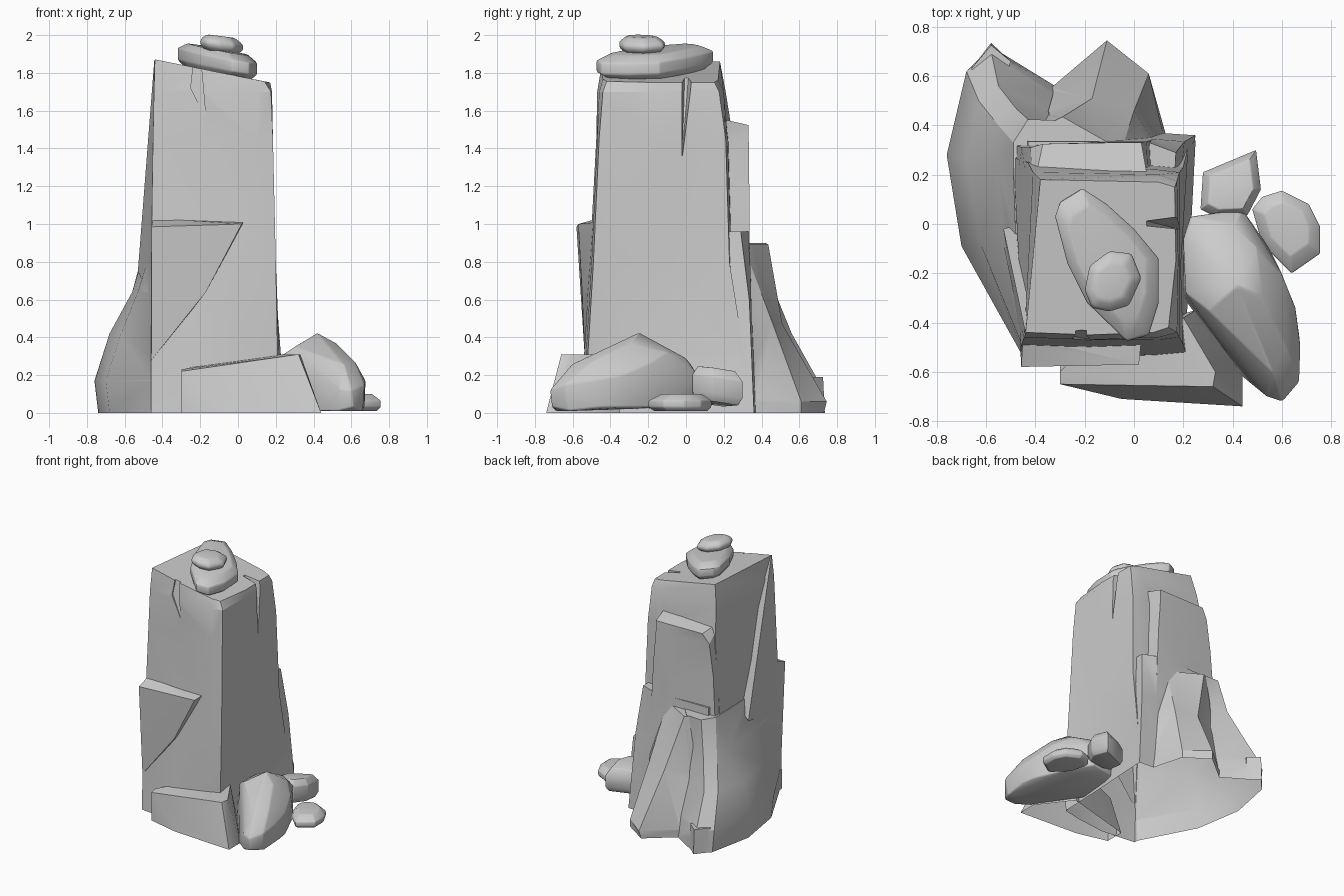
import bpy, bmesh, math
from mathutils import Vector


def shade(ob, angle):
    bpy.ops.object.select_all(action='DESELECT')
    bpy.context.view_layer.objects.active = ob
    ob.select_set(True)
    bpy.ops.object.shade_smooth_by_angle(angle=math.radians(angle))


def finish(name, bm, bevel=0.0, angle=30):
    bmesh.ops.recalc_face_normals(bm, faces=bm.faces)
    me = bpy.data.meshes.new(name)
    bm.to_mesh(me)
    bm.free()
    ob = bpy.data.objects.new(name, me)
    bpy.context.collection.objects.link(ob)
    if bevel:
        bpy.context.view_layer.objects.active = ob
        m = ob.modifiers.new("soft", 'BEVEL')
        m.width, m.segments, m.limit_method = bevel, 2, 'ANGLE'
        m.angle_limit = math.radians(25)
        bpy.ops.object.modifier_apply(modifier=m.name)
    shade(ob, angle)
    return ob


def loft(name, rings, slope=(0, 0)):
    """rings: (z, [(x, y), ...]); slope tilts the last ring only."""
    bm = bmesh.new()
    rows = []
    for i, (z, pts) in enumerate(rings):
        sx, sy = slope if i == len(rings) - 1 else (0, 0)
        rows.append([bm.verts.new((x, y, z + sx * x + sy * y)) for x, y in pts])
    n = len(rows[0])
    for a, b in zip(rows, rows[1:]):
        for i in range(n):
            j = (i + 1) % n
            bm.faces.new((a[i], a[j], b[j], b[i]))
    bm.faces.new(rows[0][::-1])
    bm.faces.new(rows[-1])
    bmesh.ops.triangulate(bm, faces=bm.faces)
    return finish(name, bm)


def hull(name, pts, **kw):
    bm = bmesh.new()
    for p in pts:
        bm.verts.new(p)
    r = bmesh.ops.convex_hull(bm, input=bm.verts)
    junk = {g for g in r["geom_interior"] + r["geom_unused"] if isinstance(g, bmesh.types.BMVert)}
    bmesh.ops.delete(bm, geom=list(junk), context='VERTS')
    bmesh.ops.dissolve_limit(bm, angle_limit=0.02, verts=bm.verts, edges=bm.edges)
    return finish(name, bm, **kw)


def rock(name, outline, levels, slope=(0, 0), **kw):
    """Stone from a top outline, scaled about its centre at each (z, scale)."""
    c = sum((Vector(p) for p in outline), Vector((0, 0))) / len(outline)
    pts = []
    for z, s in levels:
        for p in outline:
            q = c + (Vector(p) - c) * s
            pts.append((q.x, q.y, z + slope[0] * (q.x - c.x) + slope[1] * (q.y - c.y)))
    return hull(name, pts, **kw)


def combine(ob, other, op):
    m = ob.modifiers.new("combine", 'BOOLEAN')
    m.operation, m.solver, m.object = op, 'EXACT', other
    bpy.context.view_layer.objects.active = ob
    bpy.ops.object.modifier_apply(modifier=m.name)
    bpy.data.objects.remove(other)


def open_bottom(ob):
    bm = bmesh.new()
    bm.from_mesh(ob.data)
    low = [f for f in bm.faces if all(v.co.z < .004 for v in f.verts)]
    bmesh.ops.delete(bm, geom=low, context='FACES')
    bm.to_mesh(ob.data)
    bm.free()


# Main tower, sloping top
tower = loft("rock_tower", [
    (0.0, [(-.46, -.54), (-.18, -.57), (.08, -.54), (.21, -.51), (.22, -.24), (.25, .34), (.1, .3), (-.5, .3)]),
    (0.3, [(-.46, -.53), (-.18, -.54), (.1, -.53), (.21, -.52), (.18, -.26), (.22, .31), (.1, .29), (-.49, .29)]),
    (0.8, [(-.46, -.5), (-.18, -.51), (.1, -.5), (.2, -.49), (.19, -.17), (.2, .23), (.1, .24), (-.49, .27)]),
    (1.45, [(-.45, -.47), (-.18, -.475), (.1, -.47), (.185, -.46), (.185, -.15), (.185, .21), (.1, .22), (-.43, .25)]),
    (1.7, [(-.445, -.46), (-.18, -.47), (.1, -.46), (.175, -.44), (.18, -.15), (.175, .175), (.1, .2), (-.41, .21)]),
    (1.783, [(-.44, -.44), (-.18, -.45), (.08, -.44), (.14, -.42), (.17, -.15), (.165, .15), (.1, .17), (-.38, .18)]),
], slope=(-.2, 0))

# Flared foot on the back left
flare = loft("left_flare", [
    (0.0, [(-.45, -.53), (-.68, -.09), (-.74, .28), (-.67, .63), (-.58, .72), (-.32, .56), (-.1, .2), (-.2, -.4)]),
    (.17, [(-.455, -.53), (-.7, -.09), (-.76, .28), (-.68, .62), (-.58, .7), (-.33, .53), (-.1, .2), (-.2, -.4)]),
    (.42, [(-.455, -.51), (-.62, -.09), (-.68, .26), (-.63, .5), (-.55, .56), (-.35, .46), (-.1, .2), (-.2, -.4)]),
    (.64, [(-.455, -.49), (-.53, -.08), (-.56, .26), (-.55, .4), (-.48, .47), (-.34, .42), (-.1, .2), (-.2, -.4)]),
    (.9, [(-.45, -.47), (-.48, -.05), (-.49, .24), (-.49, .33), (-.43, .425), (-.3, .42), (-.1, .2), (-.2, -.4)]),
])
toe = hull("left_toe", [(x, y, z) for z in (0, .19) for x, y in
                        [(-.66, .63), (-.58, .735 - z * .05), (-.5, .66), (-.55, .5)]])

# Leaning fin along the front left corner
fin = hull("left_fin", [(-.443, -.43, 1.868), (-.41, -.4, 1.862), (-.447, -.46, 1.4), (-.475, -.2, 1.2),
                        (-.53, -.02, .75), (-.46, 0, .85), (-.46, -.48, .6), (-.3, -.35, 1.7), (-.3, -.3, .7)])

# Back buttress and stepped slabs
buttress = loft("back_buttress", [
    (0.0, [(-.34, .55), (-.12, .73), (.06, .61), (.13, .36), (.1, .1), (-.37, .1)]),
    (.06, [(-.34, .55), (-.11, .745), (.06, .61), (.12, .36), (.1, .1), (-.37, .1)]),
    (.47, [(-.36, .44), (-.17, .51), (0, .46), (.07, .35), (.08, .1), (-.37, .1)]),
    (.895, [(-.36, .4), (-.29, .435), (-.14, .35), (-.05, .3), (0, .1), (-.37, .1)]),
])
lower_slab = loft("lower_back_slab", [
    (0.0, [(-.45, .37), (.1, .37), (.25, .36), (.21, .1), (-.45, .1)]),
    (.6, [(-.44, .35), (.08, .345), (.205, .335), (.18, .1), (-.44, .1)]),
    (.96, [(-.43, .335), (.05, .335), (.17, .29), (.16, .1), (-.43, .1)]),
])
upper_slab = loft("upper_back_slab", [
    (.8, [(-.48, .32), (-.1, .338), (.07, .338), (.08, .15), (-.49, .1)]),
    (1.2, [(-.455, .31), (-.1, .335), (.05, .335), (.06, .15), (-.45, .1)]),
    (1.45, [(-.42, .31), (-.1, .332), (.03, .332), (.05, .15), (-.43, .1)]),
    (1.6, [(-.37, .325), (-.1, .33), (.03, .33), (.06, .16), (-.41, .14)]),
], slope=(0, -.23))

# Triangular wedge on the front face
wedge = hull("front_wedge", [(-.458, -.58, .985), (.02, -.57, 1.0), (-.458, -.535, .28), (-.17, -.55, .64),
                             (-.45, -.46, 1.03), (.03, -.47, 1.01), (-.45, -.45, .28), (-.17, -.45, .64)])

for part in (flare, toe, fin, buttress, lower_slab, upper_slab, wedge):
    combine(tower, part, 'UNION')
# Cracks: right side and front edge
combine(tower, hull("right_crack", [
    (.3, -.035, 2), (.3, .04, 2), (-.02, .03, 2), (-.02, 0, 2), (.3, -.03, 1.6), (.3, .03, 1.6),
    (.3, -.02, 1.35), (.178, -.02, 1.36), (.08, .01, 1.7)]), 'DIFFERENCE')
combine(tower, hull("front_crack", [
    (-.25, -.6, 1.72), (-.2, -.6, 1.9), (-.2, -.42, 1.9), (-.25, -.455, 1.72), (-.23, -.6, 1.9),
    (-.23, -.42, 1.9), (-.17, -.6, 1.56), (-.17, -.47, 1.56)]), 'DIFFERENCE')
open_bottom(tower)
shade(tower, 24)

# Block leaning on the front base
block = hull("front_block", [
    (-.3, -.65, 0), (-.05, -.71, 0), (.44, -.74, 0), (.44, -.6, 0), (.25, -.35, 0), (-.3, -.5, 0),
    (-.3, -.65, .22), (-.3, -.6, .23), (.32, -.66, .31), (.33, -.6, .31), (.2, -.38, .31), (-.2, -.5, .25)])
open_bottom(block)

# Fallen boulders on the right
hull("large_boulder", [
    (.2, -.3, .02), (.2, -.05, .03), (.23, .02, .05), (.42, .05, .05), (.44, -.62, .01), (.53, -.69, .01),
    (.61, -.71, .03), (.66, -.62, .01), (.67, -.45, .03), (.65, -.33, .03), (.55, -.1, .03),
    (.54, -.7, .13), (.6, -.72, .12), (.67, -.64, .15), (.675, -.5, .17), (.655, -.34, .2), (.6, -.2, .26),
    (.44, .06, .2), (.23, .03, .25), (.2, -.06, .27), (.21, -.28, .29), (.3, -.35, .35),
    (.42, -.25, .425), (.52, -.3, .37), (.4, 0, .29), (.56, -.6, .26), (.62, -.5, .27), (.5, -.1, .32)],
    bevel=.01, angle=40)
rock("small_block_stone", [(.27, .06), (.28, .21), (.38, .25), (.495, .3), (.515, .14), (.46, .035), (.33, .03)],
     [(.05, .85), (.09, 1), (.18, 1), (.23, .75)], slope=(.1, -.15), bevel=.005)
rock("small_flat_stone", [(.48, .06), (.52, .11), (.6, .135), (.71, .08), (.755, -.01), (.755, -.12), (.64, -.2), (.52, -.08)],
     [(.01, .85), (.03, 1), (.065, 1), (.1, .65)], bevel=.006)

# Balanced stones on top
rock("top_flat_stone", [(-.21, .145), (-.3, .09), (-.32, .03), (-.27, -.16), (-.19, -.32), (-.03, -.475), (.06, -.45),
                        (.1, -.32), (.1, -.14), (0, -.02), (-.11, .08)],
     [(1.79, .8), (1.83, 1), (1.89, 1), (1.925, .75)], slope=(-.17, .03), bevel=.008)
rock("top_pebble", [(-.2, -.27), (-.18, -.17), (-.1, -.11), (-.01, -.12), (.03, -.22), (-.02, -.33), (-.1, -.355), (-.17, -.34)],
     [(1.91, .75), (1.935, 1), (1.965, 1), (1.995, .65)], slope=(-.13, 0), bevel=.012)
